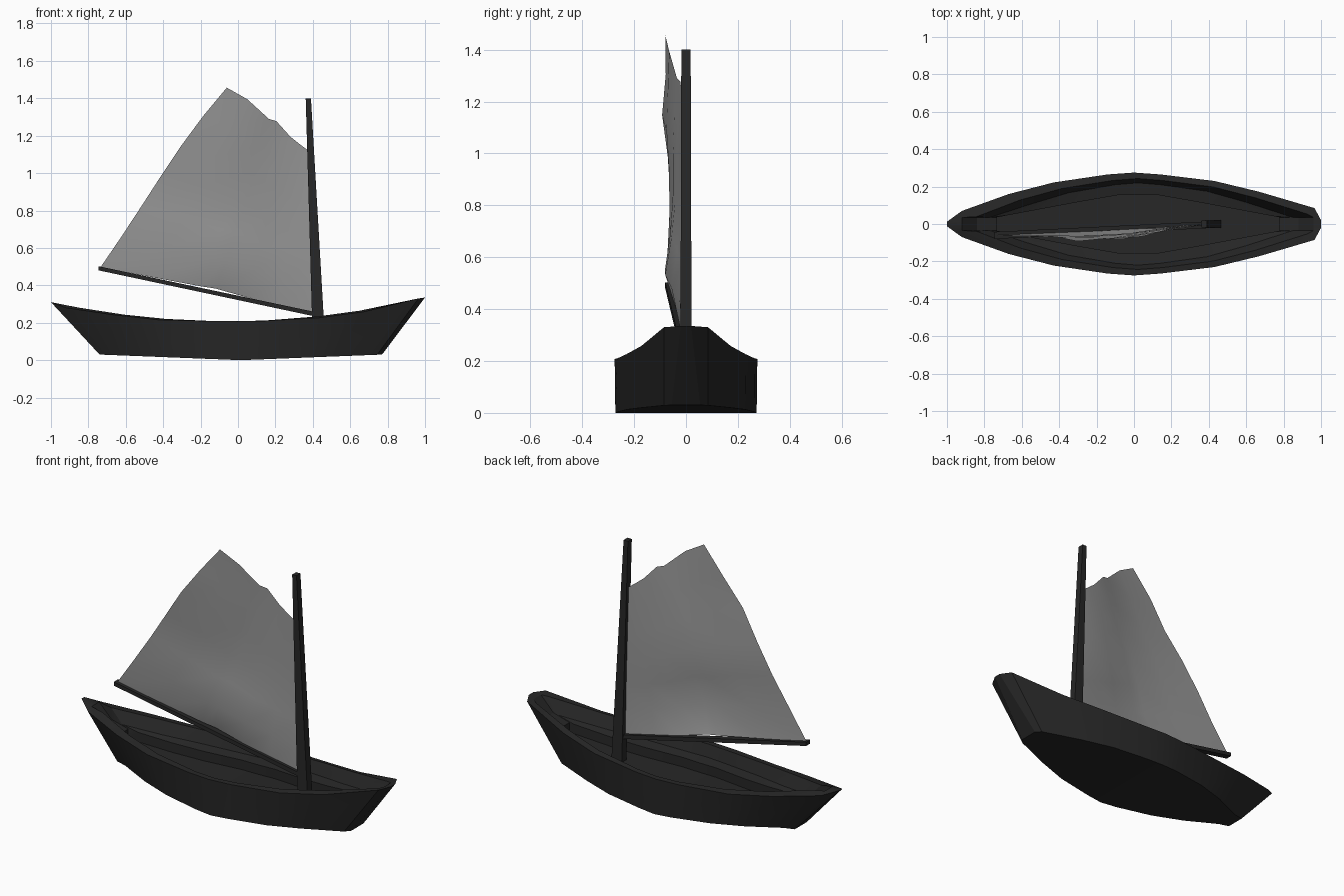
import bpy, math

if "Cube" in bpy.data.objects:
    bpy.data.objects.remove(bpy.data.objects["Cube"])

def paint(obj, name, value):
    mat = bpy.data.materials.get(name) or bpy.data.materials.new(name)
    mat.diffuse_color = (value, value, value, 1)
    mat.use_nodes = True
    mat.node_tree.nodes["Principled BSDF"].inputs["Base Color"].default_value = mat.diffuse_color
    obj.data.materials.append(mat)

def make(name, verts, faces, mat, value, smooth=None):
    mesh = bpy.data.meshes.new(name)
    mesh.from_pydata(verts, [], faces)
    obj = bpy.data.objects.new(name, mesh)
    bpy.context.collection.objects.link(obj)
    paint(obj, mat, value)
    if smooth:
        bpy.ops.object.select_all(action='DESELECT')
        obj.select_set(True)
        bpy.context.view_layer.objects.active = obj
        bpy.ops.object.shade_smooth_by_angle(angle=math.radians(smooth))
    return obj

# Hull stations along the rim: x, half width, height
RIM = [(-1, .012, .31), (-.92, .07, .28), (-.67, .16, .243), (-.43, .222, .216),
       (-.14, .265, .209), (0, .275, .208), (.14, .265, .21), (.43, .23, .226),
       (.67, .172, .258), (.965, .085, .33), (1, .02, .335)]
N = len(RIM)

def sheer(x):
    return .208 + .115 * x * x + .012 * x

def well_width(x):
    return .155 if abs(x) < .12 else .155 - .12 * (abs(x) - .12) / .64

def inner_ring(scale, shift, inset, end, drop):
    return [(x * scale + shift, max(y - inset, end), sheer(x * scale + shift) - drop) for x, y, z in RIM]

def well_ring(drop):
    return [(x * .755 + .022, well_width(x * .755), sheer(x * .755 + .022) - drop) for x, y, z in RIM]

rings = [
    [(x * .755 + .015, max(y * .99, .055), .03 * abs(x)) for x, y, z in RIM],  # keel plate
    RIM,                                                                     # outer rim
    inner_ring(.94, .02, .032, .035, 0),                                     # inner rim
    inner_ring(.86, .02, .055, .035, .065),                                  # deck edge
    well_ring(.075),                                                         # well edge
    well_ring(.13),                                                          # well floor
]
verts, faces = [], []
for ring in rings:
    verts += [(x, -y, z) for x, y, z in ring]
    verts += [(x, y, z) for x, y, z in reversed(ring)]
M = 2 * N
for r in range(len(rings) - 1):
    for i in range(M):
        j = (i + 1) % M
        faces.append((r * M + i, r * M + j, (r + 1) * M + j, (r + 1) * M + i))
top = (len(rings) - 1) * M
for i in range(N - 1):
    a, b, c, d = i, i + 1, M - 2 - i, M - 1 - i
    faces.append((d, c, b, a))
    faces.append((top + a, top + b, top + c, top + d))
make("hull", verts, faces, "dark wood", .02, 25)

# Tapered spars from two rectangular ends
def spar(name, start, end):
    faces = [(3, 2, 1, 0), (4, 5, 6, 7)] + [(i, (i + 1) % 4, (i + 1) % 4 + 4, i + 4) for i in range(4)]
    make(name, start + end, faces, "dark wood", .02)

def rect_xy(x0, x1, h, z):
    return [(x0, -h, z), (x1, -h, z), (x1, h, z), (x0, h, z)]

def rect_yz(x, y, h, z0, z1):
    return [(x, y - h, z0), (x, y - h, z1), (x, y + h, z1), (x, y + h, z0)]

spar("mast", rect_xy(.4, .467, .022, .08), rect_xy(.362, .39, .018, 1.4))
spar("boom", rect_yz(.42, -.003, .018, .232, .256), rect_yz(-.745, -.061, .019, .48, .502))

# Sail: top and bottom edges, blended with a table of sideways billow
FOOT = [(-.735, .497), (-.45, .442), (-.2, .395), (-.12, .383), (.05, .335), (.22, .295), (.405, .25)]
HEAD = [(-.06, 1.457), (.05, 1.395), (.165, 1.29), (.205, 1.278), (.28, 1.195), (.33, 1.155), (.376, 1.12)]
BILLOW = [
    [-.06, -.048, -.038, -.033, -.024, -.014, -.005],
    [-.063, -.072, -.082, -.08, -.055, -.025, -.002],
    [-.06, -.064, -.06, -.055, -.035, -.015, 0],
    [-.07, -.065, -.05, -.04, -.022, -.005, 0],
    [-.092, -.075, -.05, -.038, -.018, -.003, 0],
    [-.078, -.07, -.045, -.03, -.014, -.003, 0],
    [-.08, -.065, -.035, -.022, -.012, -.005, 0],
]
R, C = len(BILLOW), len(FOOT)
verts, faces = [], []
for r, row in enumerate(BILLOW):
    t = r / (R - 1)
    for c, y in enumerate(row):
        (x0, z0), (x1, z1) = FOOT[c], HEAD[c]
        bow = .022 * math.sin(math.pi * t ** 1.8) * (1 - c / (C - 1))
        verts.append((x0 + (x1 - x0) * t - bow * .8, y, z0 + (z1 - z0) * t + bow * .5))
for r in range(R - 1):
    for c in range(C - 1):
        a = r * C + c
        faces.append((a, a + 1, a + C + 1, a + C))
make("sail", verts, faces, "sail cloth", .31, 60)
